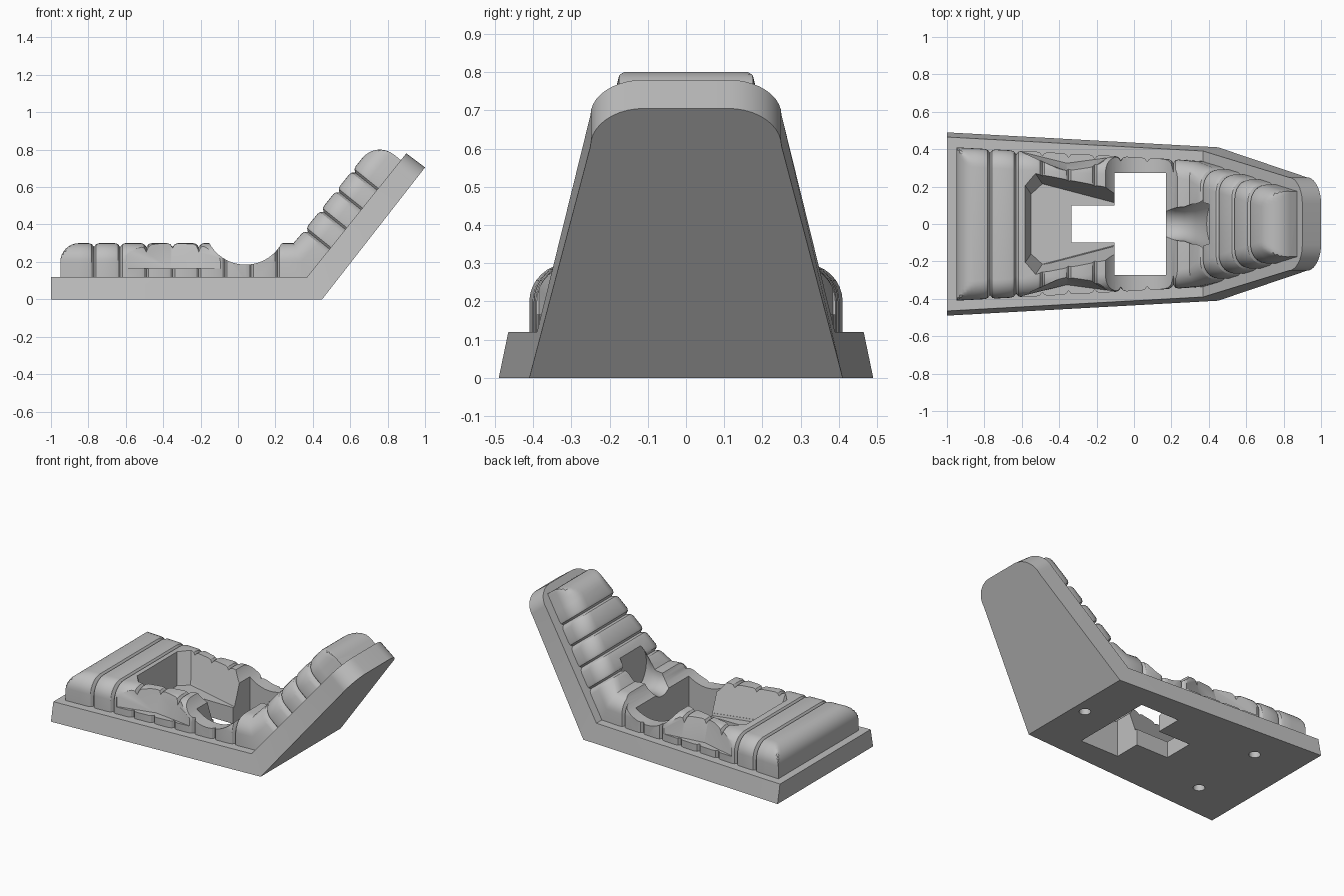
import bpy, bmesh
from math import sin, cos, pi
from mathutils import Vector

if "Cube" in bpy.data.objects:
    bpy.data.objects.remove(bpy.data.objects["Cube"], do_unlink=True)

grey = bpy.data.materials.new("plain_grey")
grey.use_nodes = True
grey.diffuse_color = (0.52, 0.52, 0.52, 1)
grey.node_tree.nodes["Principled BSDF"].inputs["Base Color"].default_value = (0.52, 0.52, 0.52, 1)


def loft(name, rings):
    """Closed solid skinned through rings of equal point count."""
    bm = bmesh.new()
    vs = [[bm.verts.new(p) for p in r] for r in rings]
    n = len(rings[0])
    for a, b in zip(vs, vs[1:]):
        for i in range(n):
            j = (i + 1) % n
            bm.faces.new((a[i], a[j], b[j], b[i]))
    bm.faces.new(vs[0])
    bm.faces.new(vs[-1])
    bmesh.ops.recalc_face_normals(bm, faces=bm.faces)
    me = bpy.data.meshes.new(name)
    bm.to_mesh(me)
    bm.free()
    ob = bpy.data.objects.new(name, me)
    bpy.context.collection.objects.link(ob)
    me.materials.append(grey)
    return ob


def box(x0, x1, w, z0, z1):
    plan = [(x0, -w), (x1, -w), (x1, w), (x0, w)]
    return loft("cutter", [[(x, y, z) for x, y in plan] for z in (z0, z1)])


def circle_ring(centre, r, axis, n=48):
    c, s = [(cos(2 * pi * i / n) * r, sin(2 * pi * i / n) * r) for i in range(n)], centre
    place = {"x": lambda u, v: (s[0], s[1] + u, s[2] + v),
             "y": lambda u, v: (s[0] + u, s[1], s[2] + v),
             "z": lambda u, v: (s[0] + u, s[1] + v, s[2])}[axis]
    return [place(u, v) for u, v in c]


def activate(ob):
    bpy.ops.object.select_all(action="DESELECT")
    ob.select_set(True)
    bpy.context.view_layer.objects.active = ob


def cut(targets, cutter):
    for ob in targets:
        m = ob.modifiers.new("cut", "BOOLEAN")
        m.operation, m.solver, m.object = "DIFFERENCE", "EXACT", cutter
        activate(ob)
        bpy.ops.object.modifier_apply(modifier=m.name)
    bpy.data.objects.remove(cutter, do_unlink=True)


# Base plate: flat slab bending up into a tapered, round-topped back
def plate_ring(b, t, wb, wt):
    return [(b[0], -wb, b[1]), (b[0], wb, b[1]), (t[0], wt, t[1]), (t[0], -wt, t[1])]


low0, low1 = Vector((0.45, 0)), Vector((1, 0.705))
top0, top1 = Vector((0.37, 0.12)), Vector((0.9, 0.78))
rings = [plate_ring((-1, 0), (-1, 0.12), 0.49, 0.465), plate_ring(low0, top0, 0.41, 0.39)]
for i in range(11):
    a = i / 10 * pi / 2
    f, w = 0.86 + 0.14 * sin(a), 0.11 + 0.14 * cos(a)
    rings.append(plate_ring(low0.lerp(low1, f), top0.lerp(top1, f), w, w))
base = loft("base_plate", rings)

# Ribbed cushion: rounded section swept along the plate with narrow grooves
R = 0.1


def section(origin, up, w, h, limit=9.0):
    half = [(w, -0.02), (w, h - R)]
    half += [(w - R + R * cos(i * pi / 16), h - R + R * sin(i * pi / 16)) for i in range(1, 9)]
    half = [(y, min(z, limit)) for y, z in half]
    loop = half + [(-y, z) for y, z in reversed(half)]
    return [(origin.x + up.x * z, y, origin.y + up.y * z) for y, z in loop]


groove_shape = [(-0.028, 0), (-0.012, 0.005), (0, 0.02), (0.012, 0.005), (0.028, 0)]
slope = (top1 - top0).normalized()
lean = Vector((-slope.y, slope.x))
upright = Vector((0, 1))
rings = []


def flat_width(x):
    return 0.41 - (x + 0.95) * 0.055


def back_width(s):
    return 0.335 - s * 0.2


for i in range(9):
    a = i * pi / 16
    x = -0.95 + R * (1 - cos(a))
    rings.append(section(Vector((x, 0.12)), upright, flat_width(x), 0.18, 0.08 + R * sin(a)))
for g in (-0.77, -0.63, -0.49, -0.35, -0.21, -0.07, 0.07, 0.21):
    for d, inset in groove_shape:
        x = g + d
        rings.append(section(Vector((x, 0.12)), upright, flat_width(x) - inset, 0.18 - inset))
rings.append(section(top0, Vector((-0.41, 1)), 0.335, 0.18))
for g in (0.19, 0.325, 0.46, 0.595):
    for d, inset in groove_shape:
        s = g + d
        rings.append(section(top0 + slope * s, lean, back_width(s) - inset, 0.168 - inset))
for i in range(9):
    a = i * pi / 16
    s = 0.68 + 0.12 * sin(a)
    rings.append(section(top0 + slope * s, lean, back_width(s), 0.168, 0.048 + 0.12 * cos(a)))
cushion = loft("ribbed_cushion", rings)

# Round saddle across the cushion
cut([cushion], loft("cutter", [circle_ring((0.04, y, 0.405), 0.22, "y", 64) for y in (-0.6, 0.6)]))

# Tapering well behind the saddle, with sloping walls
lower = [(-0.55, 0.16), (-0.49, 0.215), (-0.09, 0.11)]
upper = [(-0.585, 0.21), (-0.53, 0.275), (-0.09, 0.19)]
well = [[(x, y, z) for x, y in half] + [(x, -y, z) for x, y in reversed(half)]
        for half, z in ((lower, 0.105), (upper, 0.32))]
cut([cushion, base], loft("cutter", well))

# T-shaped opening right through the plate
cut([cushion, base], box(-0.105, 0.17, 0.272, -0.1, 0.6))
cut([cushion, base], box(-0.335, -0.095, 0.1, -0.1, 0.6))

# Flared channel running into the foot of the back
flare = [(0.1, 0.105), (0.16, 0.1), (0.22, 0.088), (0.27, 0.092), (0.33, 0.115), (0.4, 0.165)]
cut([cushion], loft("cutter", [circle_ring((x, 0, 0.3), r, "x") for x, r in flare]))

# V-shaped notch in each flank
for side in (-1, 1):
    plans = [([(-0.6, 0.45), (-0.6, 0.385), (-0.36, inner), (-0.21, inner + 0.02),
               (-0.07, 0.365), (-0.07, 0.45)], z) for inner, z in ((0.325, 0.165), (0.275, 0.33))]
    cut([cushion], loft("cutter", [[(x, side * y, z) for x, y in p] for p, z in plans]))

# Blind screw holes in the underside
for x, y in ((0.37, 0), (-0.7, 0.25), (-0.7, -0.25)):
    cut([base], loft("cutter", [circle_ring((x, y, z), 0.034, "z", 24) for z in (-0.02, 0.06)]))

for ob in (base, cushion):
    activate(ob)
    bpy.ops.object.shade_smooth_by_angle(angle=0.5)
